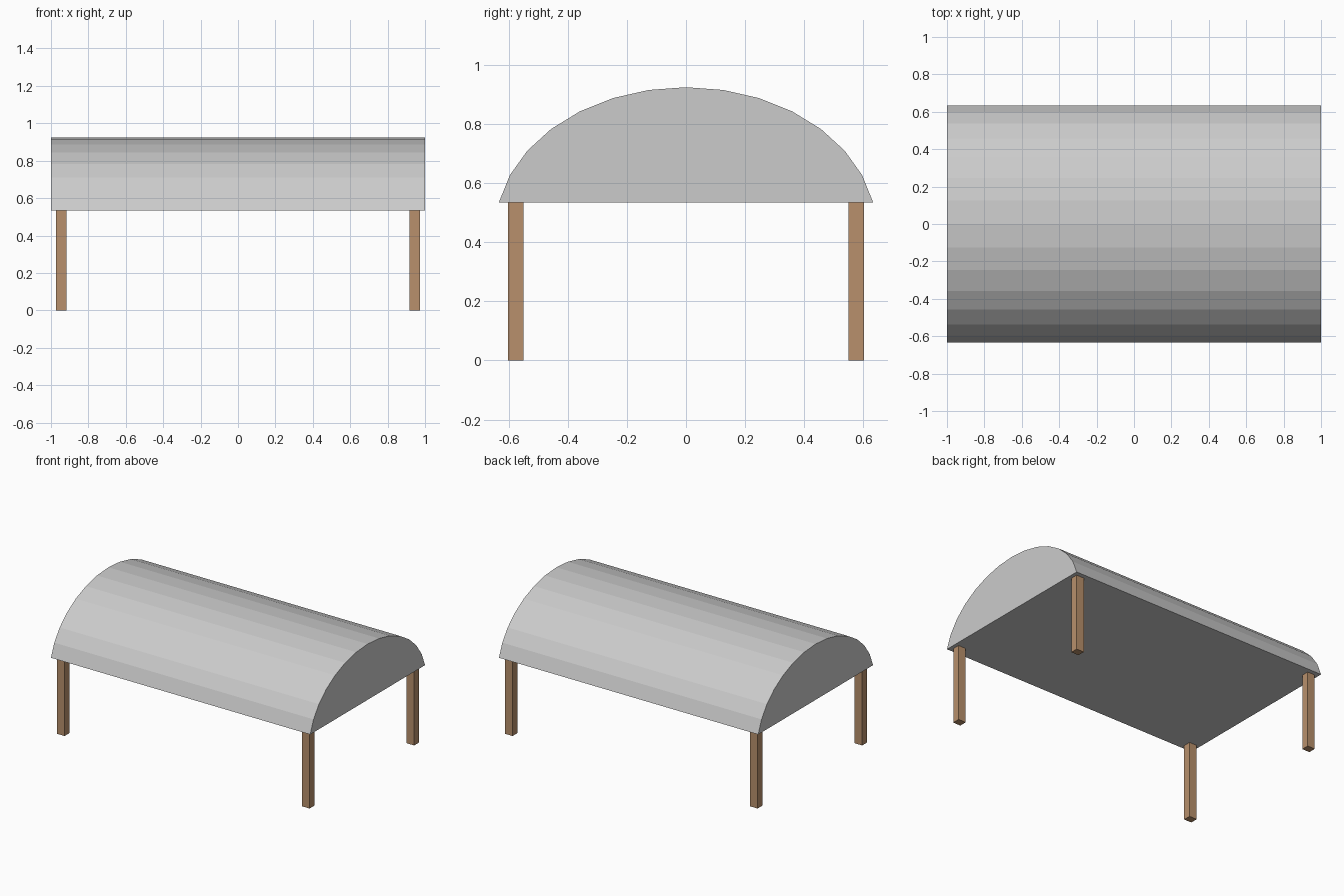
import bpy, bmesh
from math import sin, cos, radians

if "Cube" in bpy.data.objects:
    bpy.data.objects.remove(bpy.data.objects["Cube"])

HALF_LEN = 1.0
EAVE_Z = 0.535


def make_object(name, bm):
    bmesh.ops.recalc_face_normals(bm, faces=bm.faces)
    mesh = bpy.data.meshes.new(name)
    bm.to_mesh(mesh)
    bm.free()
    obj = bpy.data.objects.new(name, mesh)
    bpy.context.collection.objects.link(obj)
    return obj


# Barrel roof: upper arc of a 32-sided ellipse, closed flat underneath
bm = bmesh.new()
ring = []
for k in range(-7, 8):
    a = radians(11.25 * k)
    z = EAVE_Z if abs(k) == 7 else 0.442 + 0.482 * cos(a)
    ring.append(bm.verts.new((-HALF_LEN, 0.645 * sin(a), z)))
end = bm.faces.new(ring)
geom = bmesh.ops.extrude_face_region(bm, geom=[end], use_keep_orig=True)["geom"]
moved = [v for v in geom if isinstance(v, bmesh.types.BMVert)]
bmesh.ops.translate(bm, verts=moved, vec=(2 * HALF_LEN, 0, 0))
make_object("barrel_roof", bm)

# Four square wooden legs
wood = bpy.data.materials.new("brown_wood")
wood.diffuse_color = (0.48, 0.28, 0.15, 1)
wood.use_nodes = True
wood.node_tree.nodes["Principled BSDF"].inputs["Base Color"].default_value = wood.diffuse_color
for xn, sx in (("left", -1), ("right", 1)):
    for yn, sy in (("front", -1), ("back", 1)):
        bm = bmesh.new()
        bmesh.ops.create_cube(bm, size=1)
        bmesh.ops.scale(bm, verts=bm.verts, vec=(0.058, 0.052, EAVE_Z))
        leg = make_object(f"{yn}_{xn}_leg", bm)
        leg.location = (sx * 0.945, sy * 0.576, EAVE_Z / 2)
        leg.data.materials.append(wood)
